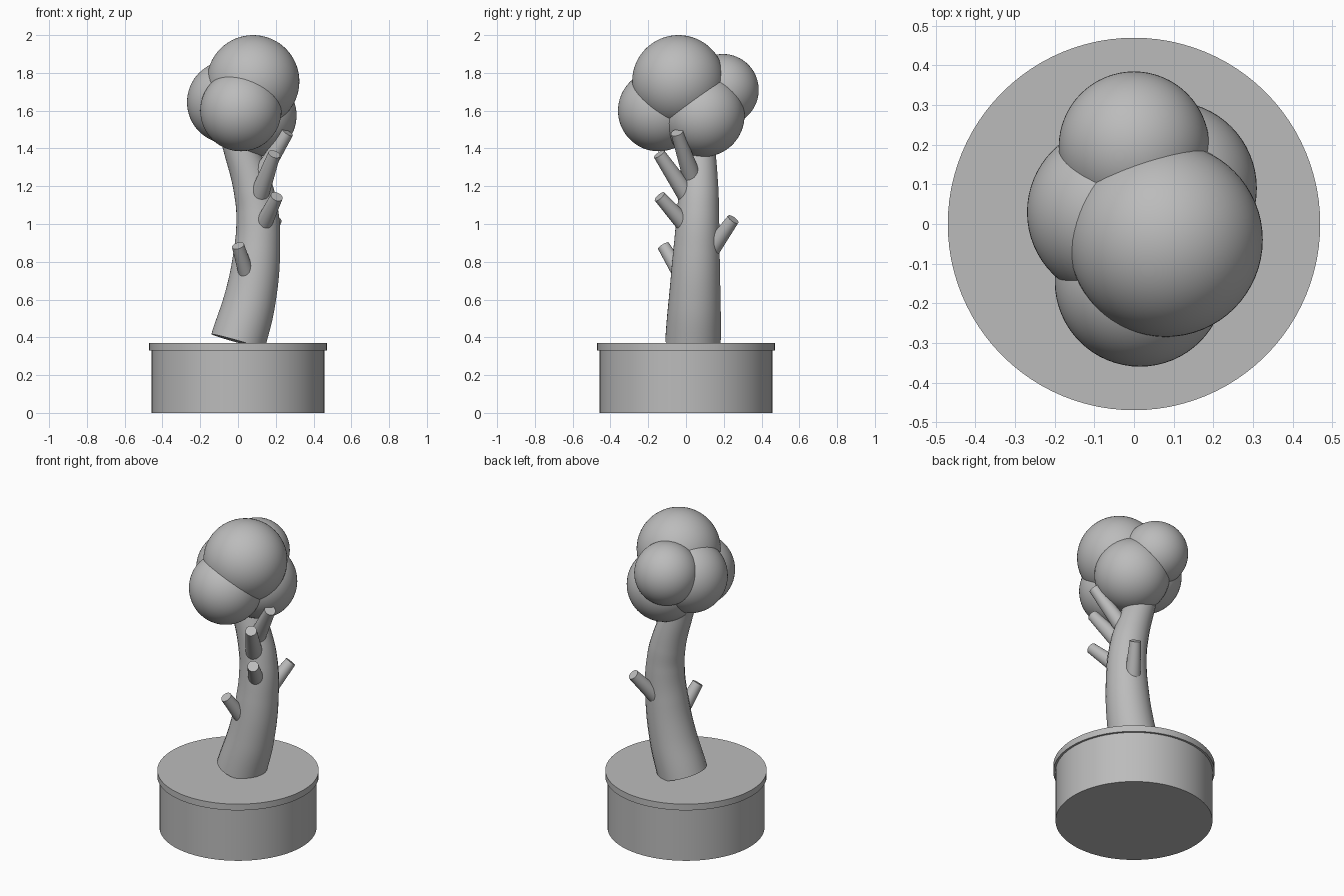
import bpy
from mathutils import Vector

cube = bpy.data.objects.get("Cube")
if cube:
    bpy.data.objects.remove(cube, do_unlink=True)

grey = bpy.data.materials.new("plain grey")
grey.use_nodes = True
grey.diffuse_color = (0.5, 0.5, 0.5, 1)
grey.node_tree.nodes["Principled BSDF"].inputs["Base Color"].default_value = (0.5, 0.5, 0.5, 1)


def finish(name):
    """Name, colour and smooth the active object."""
    ob = bpy.context.object
    ob.name = ob.data.name = name
    ob.data.materials.clear()
    ob.data.materials.append(grey)
    bpy.ops.object.shade_smooth_by_angle()
    return ob


def disc(name, radius, bottom, top):
    bpy.ops.mesh.primitive_cylinder_add(
        vertices=96, radius=radius, depth=top - bottom, location=(0, 0, (bottom + top) / 2))
    finish(name)


def ball(name, centre, radius):
    bpy.ops.mesh.primitive_uv_sphere_add(
        segments=64, ring_count=32, radius=radius, location=centre)
    finish(name)


def branch(name, base, tip, base_radius, tip_radius):
    base, tip = Vector(base), Vector(tip)
    axis = tip - base
    bpy.ops.mesh.primitive_cone_add(
        vertices=32, radius1=base_radius, radius2=tip_radius, depth=axis.length,
        location=(base + tip) / 2, rotation=axis.to_track_quat('Z', 'Y').to_euler())
    finish(name)


def tapered_tube(name, path):
    """Smooth round tube through (x, y, z, radius) points."""
    curve = bpy.data.curves.new(name, 'CURVE')
    curve.dimensions = '3D'
    curve.bevel_depth = 1
    curve.bevel_resolution = 10
    curve.resolution_u = 10
    curve.use_fill_caps = True
    spline = curve.splines.new('BEZIER')
    spline.radius_interpolation = 'CARDINAL'
    spline.bezier_points.add(len(path) - 1)
    for point, (x, y, z, radius) in zip(spline.bezier_points, path):
        point.co = (x, y, z)
        point.radius = radius
        point.handle_left_type = point.handle_right_type = 'AUTO'
    ob = bpy.data.objects.new(name, curve)
    bpy.context.collection.objects.link(ob)
    bpy.ops.object.select_all(action='DESELECT')
    ob.select_set(True)
    bpy.context.view_layer.objects.active = ob
    bpy.ops.object.convert(target='MESH')
    finish(name)


# Pot with a slightly wider rim
disc("pot", 0.457, 0, 0.335)
disc("pot_rim", 0.47, 0.33, 0.37)

# Curved trunk, tapering up into the crown
tapered_tube("trunk", [
    (0.0, 0.037, 0.377, 0.148),
    (0.063, 0.046, 0.6, 0.138),
    (0.1, 0.055, 0.85, 0.124),
    (0.103, 0.063, 1.05, 0.113),
    (0.077, 0.067, 1.2, 0.104),
    (0.012, 0.065, 1.4, 0.09),
    (-0.06, 0.06, 1.6, 0.08),
])

# Cut-off branches
branch("lower_front_branch", (0.05, -0.02, 0.72), (0.0, -0.12, 0.885), 0.043, 0.033)
branch("middle_front_branch", (0.13, 0.0, 0.99), (0.205, -0.14, 1.145), 0.046, 0.033)
branch("upper_front_branch", (0.115, 0.0, 1.16), (0.192, -0.142, 1.37), 0.05, 0.033)
branch("left_branch", (0.11, 0.035, 1.24), (0.262, -0.048, 1.485), 0.05, 0.033)
branch("back_branch", (0.12, 0.13, 0.86), (0.2, 0.25, 1.025), 0.047, 0.033)

# Crown of overlapping leaf balls
ball("top_leaves", (0.08, -0.04, 1.755), 0.245)
ball("front_leaves", (0.015, -0.145, 1.6), 0.215)
ball("back_leaves", (0.0, 0.195, 1.71), 0.19)
ball("right_leaves", (-0.05, 0.03, 1.645), 0.22)
ball("left_leaves", (0.09, 0.09, 1.575), 0.22)
